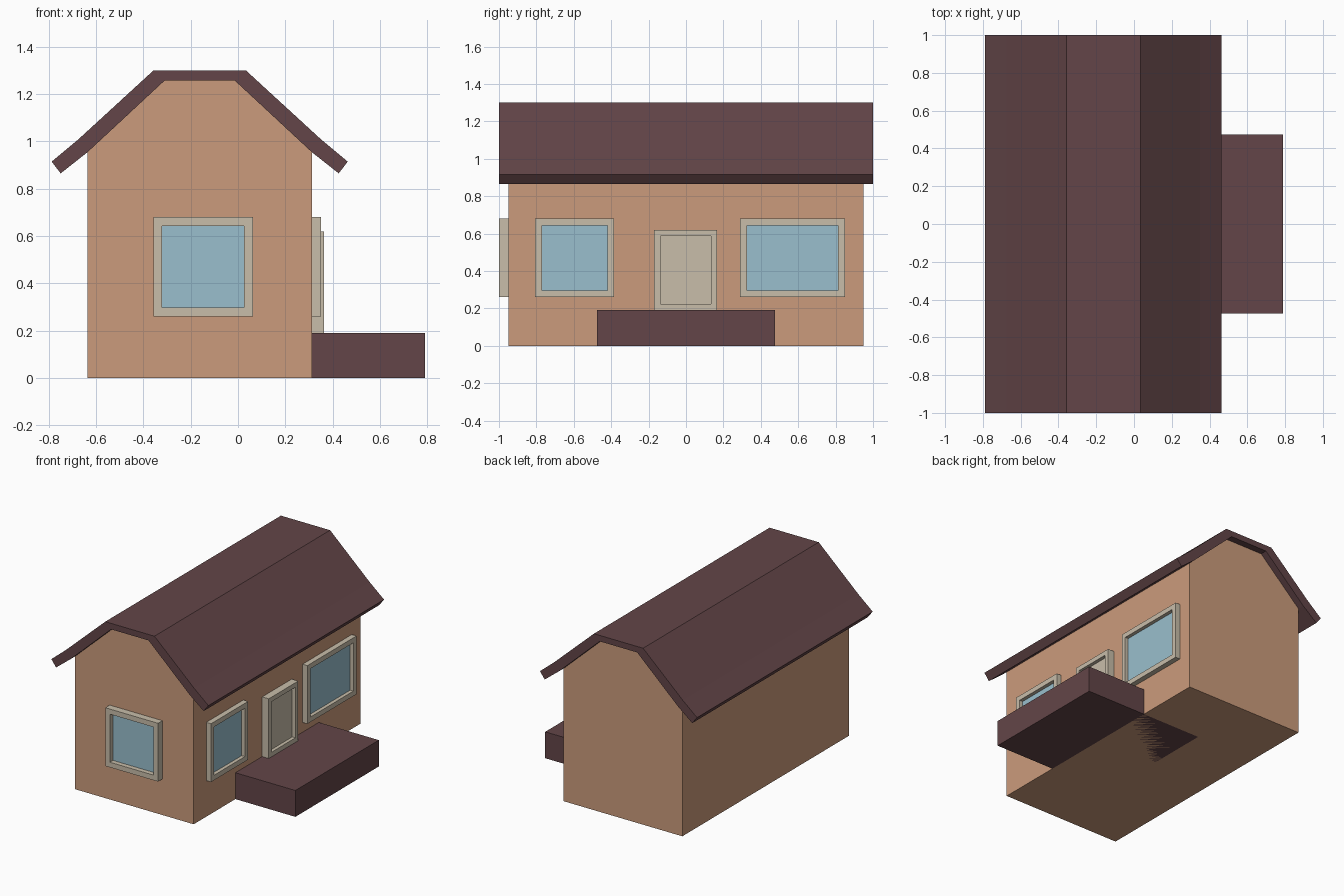
import bpy
from mathutils import Matrix, Vector

if "Cube" in bpy.data.objects:
    bpy.data.objects.remove(bpy.data.objects["Cube"])


def material(name, color):
    m = bpy.data.materials.new(name)
    m.diffuse_color = (*color, 1)
    m.use_nodes = True
    m.node_tree.nodes["Principled BSDF"].inputs["Base Color"].default_value = m.diffuse_color
    return m


WALL = material("wall_paint", (0.60, 0.33, 0.20))
ROOF = material("roof_brown", (0.125, 0.06, 0.065))
TRIM = material("trim_cream", (0.58, 0.51, 0.40))
GLASS = material("glass_blue", (0.32, 0.52, 0.61))


def make(name, verts, faces, mat):
    me = bpy.data.meshes.new(name)
    me.from_pydata([tuple(v) for v in verts], [], faces)
    me.materials.append(mat)
    ob = bpy.data.objects.new(name, me)
    bpy.context.collection.objects.link(ob)
    return ob


def extrude(name, pts, y0, y1, mat):
    """Prism from an anticlockwise (x, z) profile, seen from -y."""
    n = len(pts)
    verts = [(x, y, z) for y in (y0, y1) for x, z in pts]
    faces = [list(range(n)), list(range(2 * n - 1, n - 1, -1))]
    faces += [(i, i + n, (i + 1) % n + n, (i + 1) % n) for i in range(n)]
    return make(name, verts, faces, mat)


def box(name, x0, x1, y0, y1, z0, z1, mat):
    return extrude(name, [(x0, z0), (x1, z0), (x1, z1), (x0, z1)], y0, y1, mat)


def opening(name, u0, u1, z0, z1, depth, recess, border, mat, place):
    """Frame with a recessed panel; local u runs along the wall, -y is outward."""
    def ring(d, y):
        return [Vector(p) for p in ((u0 + d, y, z0 + d), (u1 - d, y, z0 + d),
                                    (u1 - d, y, z1 - d), (u0 + d, y, z1 - d))]
    rings = [ring(0, 0), ring(0, -depth), ring(border, -depth), ring(border, 0)]
    verts = [place @ v for r in rings for v in r]
    faces = [(4 * a + i, 4 * a + (i + 1) % 4, 4 * ((a + 1) % 4) + (i + 1) % 4, 4 * ((a + 1) % 4) + i)
             for a in range(4) for i in range(4)]
    make(name + "_frame", verts, faces, TRIM)
    panel = box(name + "_panel", u0 + border, u1 - border, -depth + recess, 0.0,
                z0 + border, z1 - border, mat)
    panel.data.transform(place)


# Mirrored gable profiles about the ridge centre
CX = -0.162
outer = [(0.626, 0.915), (0.512, 1.01), (0.196, 1.30)]
inner = [(0.588, 0.865), (0.474, 0.955), (0.149, 1.257)]


def right(p):
    return [(CX + x, z) for x, z in p]


def left(p):
    return [(CX - x, z) for x, z in p]


# House body
gable = inner[1:]
extrude("house_walls", [(CX - 0.474, 0), (CX + 0.474, 0)] + right(gable) + left(gable)[::-1],
        -0.95, 0.95, WALL)

# Bent roof shell: strip of quads between outer and inner profile
top = right(outer) + left(outer)[::-1]
under = right(inner) + left(inner)[::-1]
verts = [(x, y, z) for y in (-1, 1) for x, z in top + under]
faces = []
for i in range(5):
    a, b, c, d = i, i + 1, i + 7, i + 6
    faces += [(a, b, c, d), (d + 12, c + 12, b + 12, a + 12),
              (b, a, a + 12, b + 12), (d, c, c + 12, d + 12)]
faces += [(0, 6, 18, 12), (11, 5, 17, 23)]
make("roof", verts, faces, ROOF)

# Porch slab, running in under the house
box("porch", -0.16, 0.79, -0.475, 0.475, 0, 0.19, ROOF)

# Windows and door
front = Matrix.Translation((0, -0.95, 0))
side = Matrix.Translation((CX + 0.474, 0, 0)) @ Matrix.Rotation(1.5707963, 4, 'Z')
opening("front_window", -0.358, 0.063, 0.26, 0.68, 0.05, 0.035, 0.037, GLASS, front)
opening("side_window_small", -0.807, -0.385, 0.26, 0.68, 0.038, 0.026, 0.036, GLASS, side)
opening("side_window_wide", 0.29, 0.85, 0.26, 0.68, 0.038, 0.026, 0.036, GLASS, side)
opening("door", -0.17, 0.166, 0.19, 0.62, 0.052, 0.025, 0.033, TRIM, side)

# Consistent outward normals
import bmesh
for ob in bpy.context.collection.objects:
    bm = bmesh.new()
    bm.from_mesh(ob.data)
    bmesh.ops.recalc_face_normals(bm, faces=bm.faces)
    bm.to_mesh(ob.data)
    bm.free()
